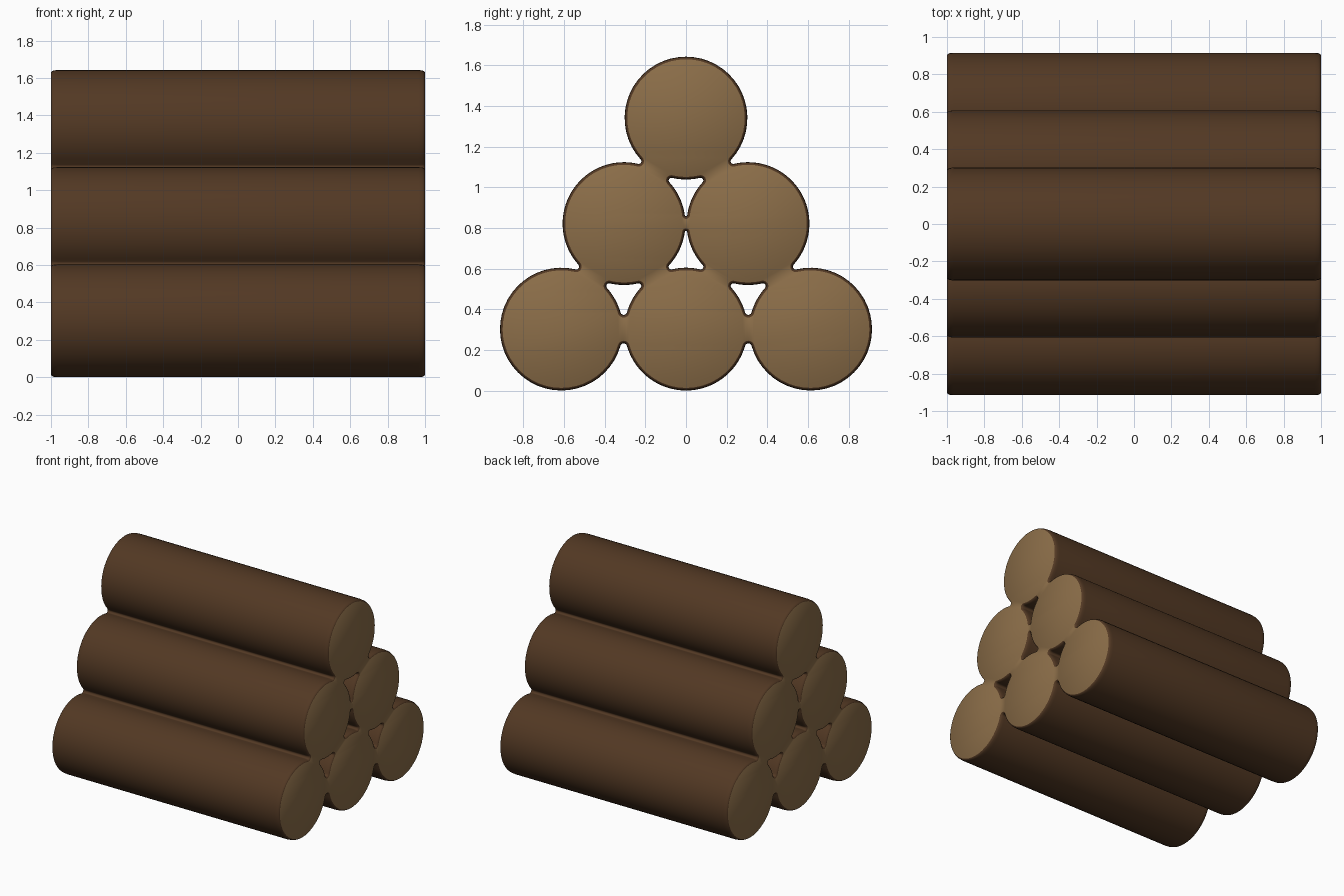
import bpy, bmesh, math
from mathutils import Vector

cube = bpy.data.objects.get("Cube")
if cube:
    bpy.data.objects.remove(cube)

RADIUS = 0.302
ROW_STEP = 0.519


def material(name, color):
    mat = bpy.data.materials.new(name)
    mat.use_nodes = True
    mat.diffuse_color = color
    bsdf = mat.node_tree.nodes["Principled BSDF"]
    bsdf.inputs["Base Color"].default_value = color
    bsdf.inputs["Roughness"].default_value = 0.9
    return mat


# Log centres in the (y, z) plane: three, two, then one
logs = []
for row, (count, spacing) in enumerate([(3, 0.613), (2, 0.61), (1, 0)]):
    for i in range(count):
        y = (i - (count - 1) / 2) * spacing
        logs.append(Vector((y, RADIUS + row * ROW_STEP)))

# Log order around the outside, then around each gap
LOOPS = [(0, 1, 2, 4, 5, 3), (0, 3, 1), (1, 4, 2), (1, 3, 4), (3, 5, 4)]


def fillet(a, b):
    """Centre and radius of the small arc blending log a into log b."""
    span = logs[b] - logs[a]
    half = span.length / 2
    same_row = abs(span.y) < 0.01
    web = 0.08 if not same_row else (0.07 if a < 3 else 0.036)
    r = (web ** 2 + half ** 2 - RADIUS ** 2) / (2 * (RADIUS - web))
    side = Vector((span.y, -span.x)).normalized()
    return (logs[a] + logs[b]) / 2 + side * (web + r), r


def arc(centre, radius, start, end, turn, steps):
    """Points from direction start to direction end, turning one way."""
    a0 = math.atan2(start.y, start.x)
    sweep = (turn * (math.atan2(end.y, end.x) - a0)) % math.tau
    for i in range(steps):
        a = a0 + turn * sweep * i / steps
        yield centre + radius * Vector((math.cos(a), math.sin(a)))


def outline(loop, inset):
    points = []
    for k, log in enumerate(loop):
        before, after = loop[k - 1], loop[(k + 1) % len(loop)]
        centre = logs[log]
        c_in, _ = fillet(before, log)
        c_out, r = fillet(log, after)
        steps = 36 if len(loop) > 3 else 12
        points += arc(centre, RADIUS - inset, c_in - centre, c_out - centre, 1, steps)
        points += arc(c_out, r + inset, centre - c_out, logs[after] - c_out, -1, 8)
    return points


# Rounded ends: x position and inset of each cross-section
END = [(1.0, 0.013), (0.995, 0.006), (0.985, 0.002), (0.965, 0.0)]
sections = [(-x, inset) for x, inset in END] + END[::-1]

bm = bmesh.new()
cap_edges = ([], [])
for loop in LOOPS:
    rings = [[bm.verts.new((x, p.x, p.y)) for p in outline(loop, inset)]
             for x, inset in sections]
    n = len(rings[0])
    for r0, r1 in zip(rings, rings[1:]):
        for i in range(n):
            j = (i + 1) % n
            bm.faces.new((r0[i], r0[j], r1[j], r1[i]))
    for edges, ring in zip(cap_edges, (rings[0], rings[-1])):
        edges += [bm.edges.get((ring[i], ring[(i + 1) % n])) for i in range(n)]

# Sawn end faces, with the gaps left open
for edges, facing in zip(cap_edges, (-1, 1)):
    filled = bmesh.ops.triangle_fill(bm, edges=edges, use_beauty=True,
                                     normal=(facing, 0, 0))
    for item in filled["geom"]:
        if isinstance(item, bmesh.types.BMFace):
            item.material_index = 1
bmesh.ops.recalc_face_normals(bm, faces=bm.faces[:])

mesh = bpy.data.meshes.new("log_stack")
bm.to_mesh(mesh)
bm.free()
mesh.materials.append(material("bark", (0.085, 0.040, 0.017, 1)))
mesh.materials.append(material("cut_wood", (0.26, 0.155, 0.066, 1)))
stack = bpy.data.objects.new("log_stack", mesh)
bpy.context.collection.objects.link(stack)
bpy.context.view_layer.objects.active = stack
stack.select_set(True)
bpy.ops.object.shade_smooth_by_angle(angle=math.radians(40))
